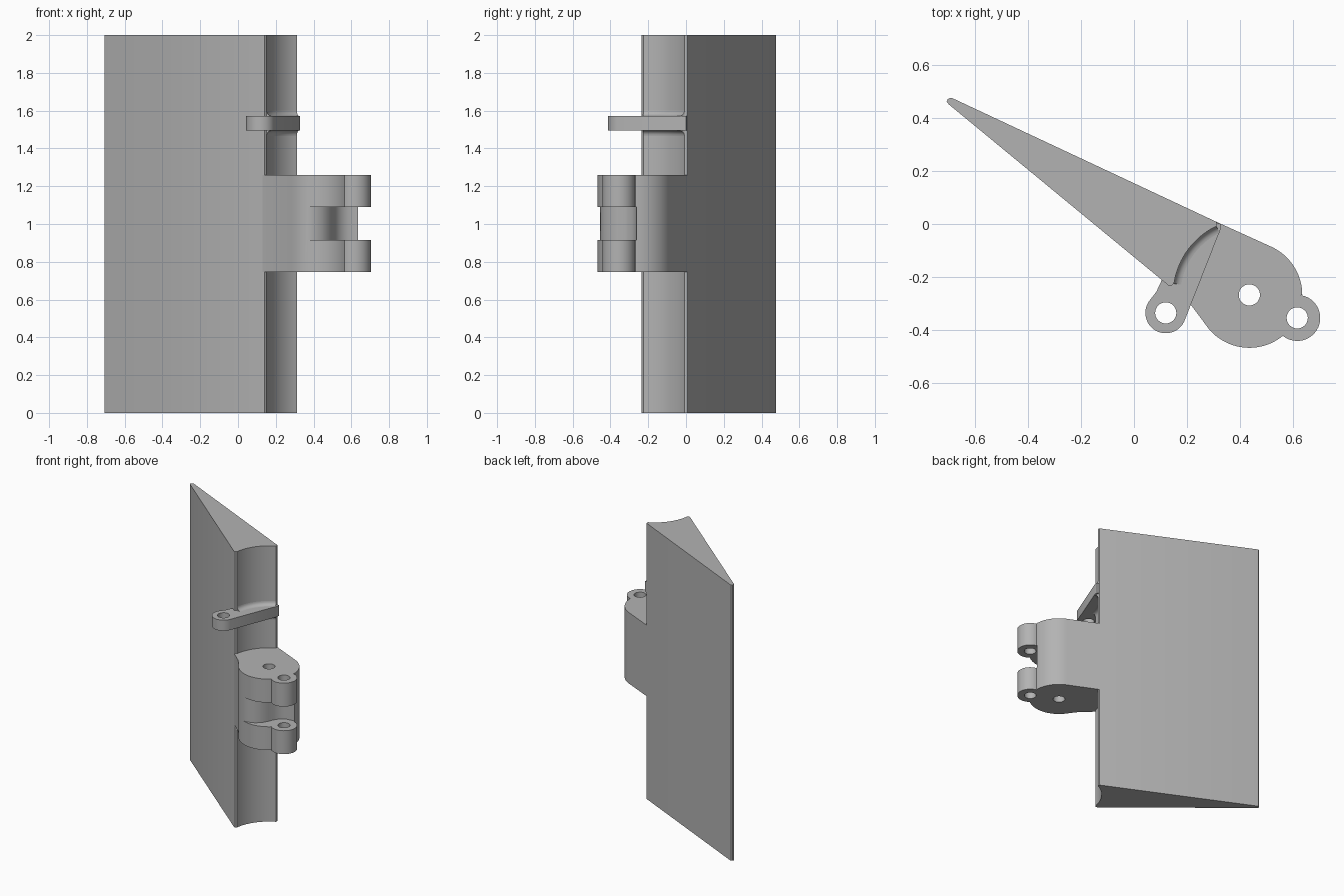
import bpy, bmesh
from math import cos, sin, radians

if "Cube" in bpy.data.objects:
    bpy.data.objects.remove(bpy.data.objects["Cube"])

grey = bpy.data.materials.new("plain grey")
grey.use_nodes = True
grey.diffuse_color = (0.45, 0.45, 0.45, 1)
grey.node_tree.nodes["Principled BSDF"].inputs["Base Color"].default_value = grey.diffuse_color

PIVOT = (0.436, -0.268)
EAR = (0.617, -0.355)
HORN = (0.12, -0.336)


def arc(centre, r, start, end, n=24):
    angles = [radians(start + (end - start) * i / n) for i in range(n + 1)]
    return [(centre[0] + r * cos(a), centre[1] + r * sin(a)) for a in angles]


def finish(name, bm):
    bmesh.ops.recalc_face_normals(bm, faces=bm.faces)
    mesh = bpy.data.meshes.new(name)
    bm.to_mesh(mesh)
    bm.free()
    mesh.materials.append(grey)
    obj = bpy.data.objects.new(name, mesh)
    bpy.context.collection.objects.link(obj)
    return obj


def extrude(name, outline, z0, z1):
    bm = bmesh.new()
    face = bm.faces.new([bm.verts.new((x, y, z0)) for x, y in outline])
    top = bmesh.ops.extrude_face_region(bm, geom=[face])["geom"]
    verts = [v for v in top if isinstance(v, bmesh.types.BMVert)]
    bmesh.ops.translate(bm, verts=verts, vec=(0, 0, z1 - z0))
    return finish(name, bm)


def cut(obj, outline, z0, z1):
    cutter = extrude("cutter", outline, z0, z1)
    cutter.hide_render = True
    mod = obj.modifiers.new("cut", "BOOLEAN")
    mod.operation, mod.solver, mod.object = "DIFFERENCE", "EXACT", cutter
    bpy.context.view_layer.objects.active = obj
    bpy.ops.object.modifier_apply(modifier=mod.name)
    bpy.data.objects.remove(cutter)


def smooth(obj):
    bpy.ops.object.select_all(action="DESELECT")
    obj.select_set(True)
    bpy.context.view_layer.objects.active = obj
    bpy.ops.object.shade_smooth_by_angle(angle=radians(30))


# Wedge panel with a concave nose concentric with the hinge pin
cove = arc(PIVOT, 0.288, 171.5, 115.6)
nose = [(0.13, -0.232), (0.139, -0.235)] + cove + [(0.312, 0.008)]
tip = [(-0.685, 0.475), (-0.695, 0.477), (-0.704, 0.472), (-0.708, 0.462), (-0.70, 0.452)]
panel = extrude("wedge_panel", nose + tip, 0, 2)

# Hinge block with a pair of ears
rim = arc(PIVOT, 0.2, 64.9, 0) + arc(EAR, 0.087, 80, -128) + arc(PIVOT, 0.2, -50.4, -140)
hinge = extrude("hinge_block", nose + rim + [(0.217, -0.308)], 0.745, 1.26)

# Slot between the ears, then the two pin holes
slot = [(0.34, -0.5), (0.355, -0.456), (0.40, -0.45), (0.44, -0.435), (0.475, -0.405),
        (0.498, -0.365), (0.515, -0.325), (0.54, -0.29), (0.58, -0.268), (0.635, -0.262),
        (0.75, -0.26), (0.75, -0.5)]
cut(hinge, slot, 0.915, 1.09)
for centre in (PIVOT, EAR):
    cut(hinge, arc(centre, 0.04, 0, 350, 35), 0.7, 1.3)

# Control horn across the nose
horn_outline = ([(0.105, -0.212), (0.15, -0.1), (0.312, 0.005), (0.327, 0), (0.327, -0.02)]
                + arc(HORN, 0.077, -21, -212) + [(0.085, -0.255)])
horn = extrude("control_horn", horn_outline, 1.495, 1.572)
cut(horn, arc(HORN, 0.04, 0, 350, 35), 1.4, 1.7)

# Fillets blending the horn into the concave nose
FILLET = 0.028


def fillet(name, z, side):
    curve = [(0.288 - FILLET * (1 - cos(radians(a))), z + side * FILLET * (1 - sin(radians(a))))
             for a in range(0, 91, 15)]
    section = curve + [(0.295, z), (0.295, z + side * FILLET)]
    bm = bmesh.new()
    rings = []
    for i in range(25):
        a = radians(171.5 + (115.6 - 171.5) * i / 24)
        rings.append([bm.verts.new((PIVOT[0] + r * cos(a), PIVOT[1] + r * sin(a), h))
                      for r, h in section])
    for p, q in zip(rings, rings[1:]):
        for j in range(len(section)):
            k = (j + 1) % len(section)
            bm.faces.new((p[j], p[k], q[k], q[j]))
    bm.faces.new(rings[0])
    bm.faces.new(rings[-1])
    return finish(name, bm)


upper = fillet("upper_horn_fillet", 1.572, 1)
lower = fillet("lower_horn_fillet", 1.495, -1)

for part in (panel, hinge, horn, upper, lower):
    smooth(part)
